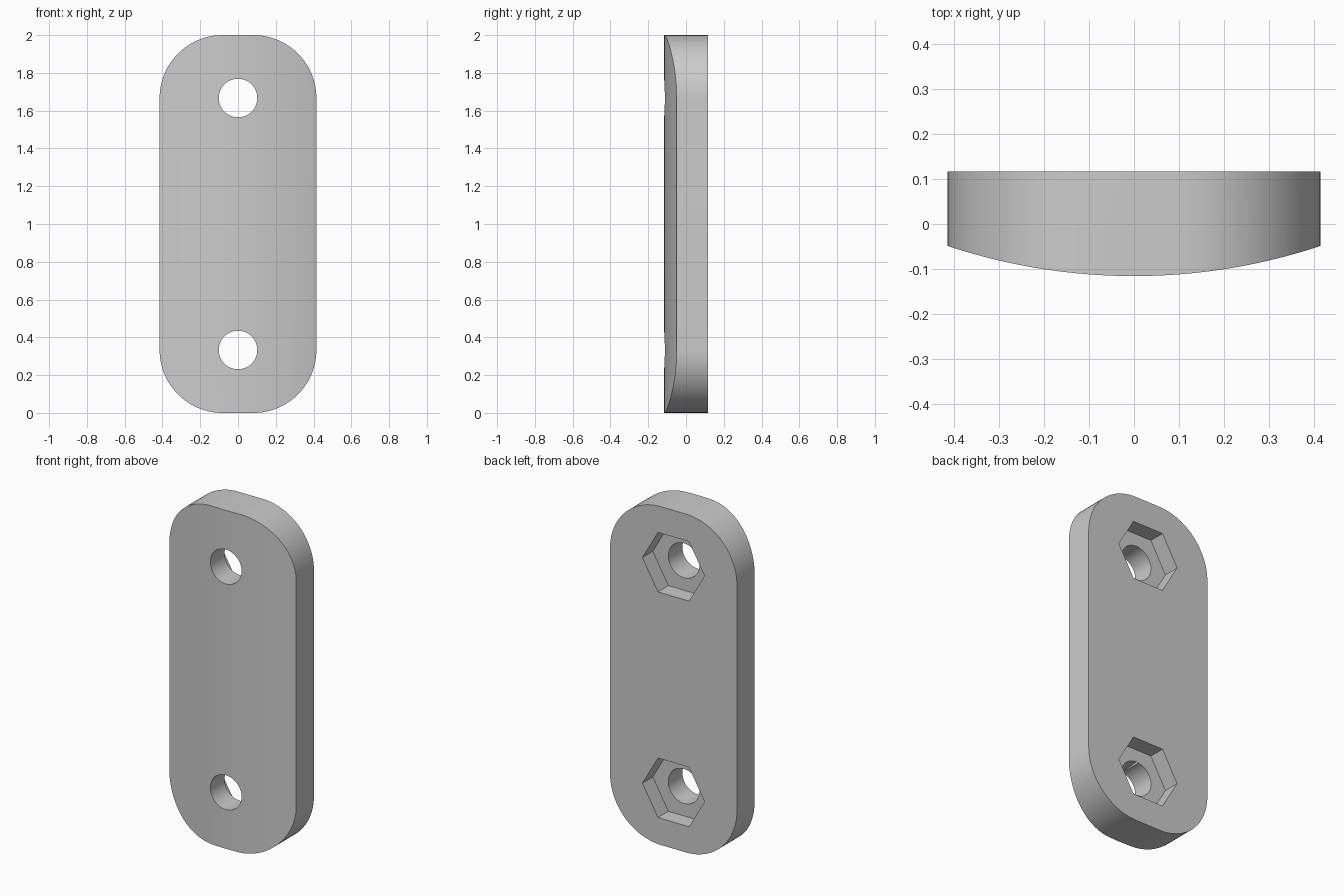
import bpy, bmesh, math
from mathutils import Matrix, Vector

cube = bpy.data.objects.get("Cube")
if cube:
    bpy.data.objects.remove(cube, do_unlink=True)

HALF_W, HEIGHT, CORNER = 0.415, 2.0, 0.333
BACK, FRONT, BOW = 0.117, -0.116, 0.067      # back plane, crown of front, bow depth
HOLE_R, HEX_R, POCKET = 0.102, 0.203, 0.097
HOLE_Z = (CORNER, HEIGHT - CORNER)


def make_object(name, bm):
    bmesh.ops.recalc_face_normals(bm, faces=bm.faces)
    mesh = bpy.data.meshes.new(name)
    bm.to_mesh(mesh)
    bm.free()
    obj = bpy.data.objects.new(name, mesh)
    bpy.context.collection.objects.link(obj)
    return obj


def prism(name, outline, y0, y1):
    """Extrude an (x, z) outline along y."""
    bm = bmesh.new()
    face = bm.faces.new([bm.verts.new((x, y0, z)) for x, z in outline])
    ext = bmesh.ops.extrude_face_region(bm, geom=[face])
    verts = [v for v in ext["geom"] if isinstance(v, bmesh.types.BMVert)]
    bmesh.ops.translate(bm, verts=verts, vec=Vector((0, y1 - y0, 0)))
    return make_object(name, bm)


def ring(radius, sides, z):
    return [(radius * math.cos(math.tau * i / sides),
             z + radius * math.sin(math.tau * i / sides)) for i in range(sides)]


# Rounded rectangular plate outline
STEPS = 24
outline = []
for quarter in range(4):
    cx = (HALF_W - CORNER) * (1 if quarter in (0, 3) else -1)
    cz = HOLE_Z[1] if quarter < 2 else HOLE_Z[0]
    for i in range(STEPS + 1):
        a = math.pi / 2 * (quarter + i / STEPS)
        outline.append((cx + CORNER * math.cos(a), cz + CORNER * math.sin(a)))
plate = prism("mounting_plate", outline, FRONT - 0.1, BACK)

# Large upright cylinder that gives the front its gentle bow
bow_r = (HALF_W ** 2 + BOW ** 2) / (2 * BOW)
bm = bmesh.new()
bmesh.ops.create_cone(bm, cap_ends=True, segments=256, radius1=bow_r, radius2=bow_r,
                      depth=HEIGHT + 1,
                      matrix=Matrix.Translation((0, FRONT + bow_r, HEIGHT / 2)))
cutters = [(make_object("bow_cutter", bm), 'INTERSECT')]

# Through holes and hexagonal nut pockets in the back
for z in HOLE_Z:
    cutters.append((prism("hole_cutter", ring(HOLE_R, 48, z), -0.5, 0.5), 'DIFFERENCE'))
    cutters.append((prism("nut_cutter", ring(HEX_R, 6, z), BACK - POCKET, 0.5), 'DIFFERENCE'))

for cutter, operation in cutters:
    cutter.hide_render = True
    mod = plate.modifiers.new(cutter.name, 'BOOLEAN')
    mod.object, mod.operation, mod.solver = cutter, operation, 'EXACT'

# Bake the cuts and drop the cutters
depsgraph = bpy.context.evaluated_depsgraph_get()
result = bpy.data.meshes.new_from_object(plate.evaluated_get(depsgraph))
plate.modifiers.clear()
plate.data = result
for cutter, _ in cutters:
    bpy.data.objects.remove(cutter, do_unlink=True)

# Single grey colour
grey = bpy.data.materials.new("light_grey")
grey.use_nodes = True
colour = (0.6, 0.6, 0.6, 1)
grey.diffuse_color = colour
grey.node_tree.nodes["Principled BSDF"].inputs["Base Color"].default_value = colour
plate.data.materials.clear()
plate.data.materials.append(grey)

bpy.ops.object.select_all(action='DESELECT')
plate.select_set(True)
bpy.context.view_layer.objects.active = plate
bpy.ops.object.shade_smooth_by_angle(angle=math.radians(30))
